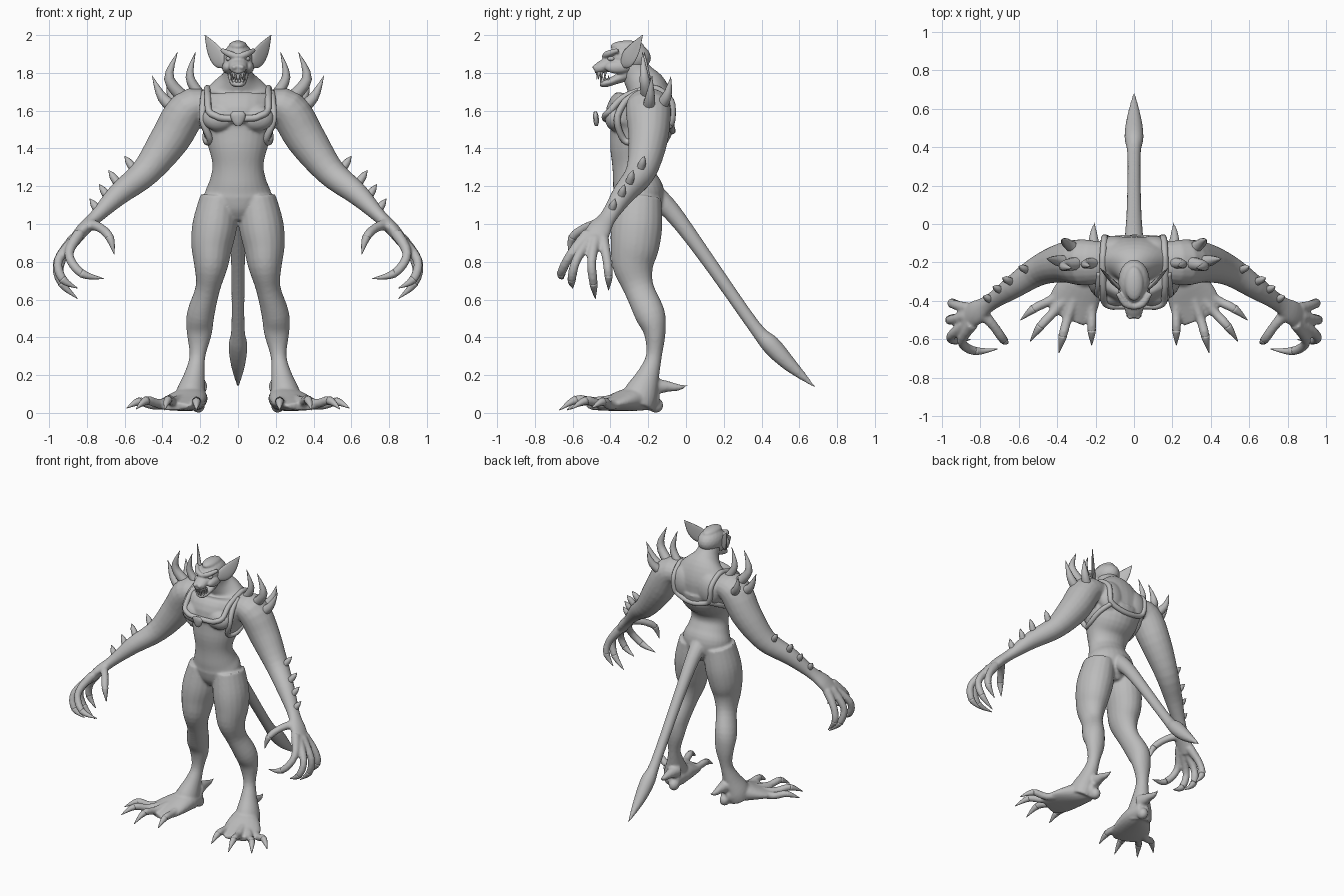
import bpy, bmesh, math
from mathutils import Vector, Matrix
from mathutils.bvhtree import BVHTree

cube = bpy.data.objects.get("Cube")
if cube:
    bpy.data.objects.remove(cube)

skin = bpy.data.materials.new("plain_grey")
skin.use_nodes = True
GREY = (.5, .5, .5, 1)
skin.diffuse_color = GREY
skin.node_tree.nodes["Principled BSDF"].inputs["Base Color"].default_value = GREY

X, Y, Z = Vector((1, 0, 0)), Vector((0, 1, 0)), Vector((0, 0, 1))


def smooth_path(pts, steps, closed=False):
    """Spline through points that carry position and two radii."""
    ps = [Vector(p if len(p) == 5 else (*p, p[3])) for p in pts]
    n, out = len(ps), []
    for i in range(n if closed else n - 1):
        if closed:
            a, b, c, d = (ps[(i + k) % n] for k in (-1, 0, 1, 2))
        else:
            a, b, c, d = (ps[min(max(i + k, 0), n - 1)] for k in (-1, 0, 1, 2))
        for s in range(steps):
            t = s / steps
            out.append((b * 2 + (c - a) * t + (a * 2 - b * 5 + c * 4 - d) * t * t
                        + (b * 3 - a - c * 3 + d) * t ** 3) * .5)
    return out if closed else out + [ps[-1]]


def tube(bm, pts, ref=None, sides=14, steps=4, closed=False, both=True):
    """Loft elliptical sections along a path, optionally on both sides."""
    path = smooth_path(pts, steps, closed)
    n = len(path)
    if ref is None:
        span = path[-1].xyz - path[0].xyz
        ref = min((X, Y, Z), key=lambda a: abs(a.dot(span)))
    for sign in ((1, -1) if both else (1,)):
        rings = []
        for i, p in enumerate(path):
            nxt = path[(i + 1) % n] if closed else path[min(i + 1, n - 1)]
            prv = path[i - 1] if closed else path[max(i - 1, 0)]
            t = (nxt.xyz - prv.xyz).normalized()
            u = ref.cross(t).normalized()
            v = t.cross(u)
            ring = []
            for k in range(sides):
                a = math.tau * k / sides
                q = p.xyz + u * math.cos(a) * max(p[3], .001) + v * math.sin(a) * max(p[4], .001)
                ring.append(bm.verts.new((q.x * sign, q.y, q.z)))
            rings.append(ring)
        for i in range(n if closed else n - 1):
            r, s = rings[i], rings[(i + 1) % n]
            for k in range(sides):
                m = (k + 1) % sides
                bm.faces.new((r[k], r[m], s[m], s[k]))
        if not closed:
            bm.faces.new(rings[0])
            bm.faces.new(rings[-1])


def blob(bm, centre, radii, both=False):
    for sign in ((1, -1) if both else (1,)):
        place = Matrix.Translation((centre[0] * sign, *centre[1:])) @ Matrix.Diagonal((*radii, 1))
        bmesh.ops.create_icosphere(bm, subdivisions=3, radius=1, matrix=place)


def finish(name, bm, voxel=None, relax=4):
    bmesh.ops.recalc_face_normals(bm, faces=bm.faces)
    mesh = bpy.data.meshes.new(name)
    bm.to_mesh(mesh)
    bm.free()
    mesh.materials.append(skin)
    mesh.shade_smooth()
    obj = bpy.data.objects.new(name, mesh)
    bpy.context.collection.objects.link(obj)
    if voxel:
        fuse = obj.modifiers.new("fuse", "REMESH")
        fuse.mode = "VOXEL"
        fuse.voxel_size = voxel
        fuse.use_smooth_shade = True
        soft = obj.modifiers.new("soften", "SMOOTH")
        soft.factor = .5
        soft.iterations = relax
    return obj


# Torso and neck
body = bmesh.new()
tube(body, [(0, -.25, 1.02, .06, .08), (0, -.25, 1.08, .15, .12), (0, -.25, 1.16, .175, .135),
            (0, -.27, 1.23, .15, .12), (0, -.285, 1.31, .135, .105), (0, -.28, 1.4, .155, .125),
            (0, -.245, 1.5, .19, .17), (0, -.24, 1.58, .215, .185), (0, -.21, 1.66, .23, .15),
            (0, -.21, 1.72, .16, .11), (0, -.25, 1.78, .085, .085), (0, -.29, 1.85, .07, .07)],
     ref=Y, sides=28, both=False)
blob(body, (.1, -.37, 1.56), (.09, .06, .07), True)
blob(body, (.1, -.13, 1.6), (.1, .07, .12), True)
torso_shape = BVHTree.FromBMesh(body)

# Arms with palms
tube(body, [(.14, -.2, 1.63, .07, .1), (.26, -.2, 1.61, .105, .12), (.36, -.2, 1.45, .105, .105),
            (.49, -.24, 1.275, .078, .08), (.63, -.33, 1.16, .06, .06), (.75, -.41, 1.04, .037, .045),
            (.82, -.46, .97, .036, .065), (.875, -.49, .9, .03, .065)], ref=Y, sides=20)

# Legs with ankles
tube(body, [(.1, -.25, 1.14, .1, .12), (.122, -.26, 1, .118, .135), (.138, -.27, .89, .11, .13),
            (.143, -.28, .78, .09, .11), (.16, -.25, .66, .065, .08), (.198, -.19, .52, .073, .08),
            (.205, -.165, .42, .066, .057), (.215, -.17, .3, .042, .042), (.23, -.2, .2, .055, .06),
            (.25, -.24, .1, .08, .09), (.26, -.26, .04, .08, .09)], ref=Y, sides=20)

# Foot pads
tube(body, [(.21, -.15, .07, .04, .05), (.25, -.27, .075, .095, .065), (.31, -.4, .05, .13, .04),
            (.35, -.49, .035, .1, .02)], ref=Z, sides=20)

# Tail with leaf-shaped end
tube(body, [(0, -.2, 1.17, .07), (0, -.08, 1.07, .05), (0, .1, .83, .038), (0, .36, .46, .035),
            (0, .45, .36, .05), (0, .55, .255, .038), (0, .69, .13, .002)], both=False)

# Fingers, thumb and toes, each ending in a claw
digits = [
    [(.84, -.52, .95), (.895, -.61, .84), (.83, -.66, .74), (.71, -.65, .71)],
    [(.86, -.51, .92), (.95, -.58, .81), (.93, -.605, .71), (.85, -.6, .66)],
    [(.87, -.48, .92), (.955, -.5, .8), (.935, -.49, .69), (.85, -.48, .605)],
    [(.86, -.44, .92), (.93, -.42, .82), (.945, -.41, .73), (.89, -.41, .65)],
    [(.79, -.46, 1), (.73, -.53, .98), (.68, -.6, .93), (.655, -.62, .84)],
    [(.23, -.32, .07), (.22, -.45, .06), (.22, -.55, .06), (.22, -.63, .015)],
    [(.3, -.36, .07), (.345, -.49, .06), (.37, -.58, .07), (.39, -.67, .015)],
    [(.33, -.36, .06), (.42, -.46, .05), (.485, -.53, .065), (.54, -.61, .02)],
    [(.33, -.33, .06), (.44, -.4, .04), (.52, -.44, .06), (.59, -.5, .025)],
]
claws = bmesh.new()
for joints in digits:
    widths = (.032, .025, .023, .002)
    tube(body, [(*j, w) for j, w in zip(joints, widths)], sides=10)
    curve = smooth_path([(*j, w) for j, w in zip(joints, widths)], 4)
    tube(claws, [tuple(p) for p in curve[-5:]], sides=10, steps=2)

# Heel spur
tube(body, [(.21, -.18, .14, .05), (.21, -.1, .14, .03), (.21, -.04, .135, .018), (.205, .01, .145, .002)])
blob(body, (.21, -.16, .04), (.035, .04, .04), True)
finish("body", body, .0085)
finish("claws", claws)

# Head: skull, brow, muzzle and open jaw
head = bmesh.new()
blob(head, (0, -.3, 1.88), (.082, .115, .08))
blob(head, (0, -.31, 1.94), (.05, .09, .032))
blob(head, (.055, -.36, 1.83), (.03, .07, .035), True)
tube(head, [(0, -.34, 1.86, .075, .05), (0, -.41, 1.845, .055, .04), (0, -.46, 1.825, .045, .032),
            (0, -.485, 1.82, .03, .022)], ref=Z, both=False)
tube(head, [(0, -.29, 1.81, .06, .05), (0, -.37, 1.765, .05, .025), (0, -.43, 1.745, .042, .022),
            (0, -.455, 1.745, .025, .014)], ref=Z, both=False)
tube(head, [(.0, -.43, 1.885, .016), (.045, -.415, 1.9, .018), (.085, -.36, 1.92, .012)], ref=Z)
blob(head, (.02, -.482, 1.83), (.014, .014, .012), True)
finish("head", head, .006, 3)

# Eyes
eyes = bmesh.new()
blob(eyes, (.045, -.395, 1.875), (.02, .02, .014), True)
finish("eyes", eyes)

# Teeth along both jaws
teeth = bmesh.new()
for k in range(4):
    a = math.radians(15 + 24 * k)
    x, y = .037 * math.sin(a), -.425 - .045 * math.cos(a)
    size = .011 if k == 1 else .008
    tube(teeth, [(x, y, 1.805, size), (x, y - .004, 1.765, .001)], sides=8)
    tube(teeth, [(x * .9, y + .02, 1.75, size), (x * .9, y + .015, 1.79, .001)], sides=8)
finish("teeth", teeth)

# Ears: broad thin blades swept back
ears = bmesh.new()
tube(ears, [(.06, -.34, 1.85, .025, .012), (.1, -.31, 1.875, .05, .012),
            (.138, -.27, 1.93, .04, .008), (.175, -.23, 2, .002)], ref=Vector((.65, -.72, 0)))
finish("ears", ears)

# Curved shoulder horns
horns = bmesh.new()
for base, bend, tip, width in [
    ((.28, -.2, 1.66), (.365, -.22, 1.77), (.32, -.23, 1.91), .036),
    ((.2, -.2, 1.68), (.255, -.21, 1.78), (.225, -.22, 1.91), .03),
    ((.32, -.2, 1.6), (.4, -.19, 1.67), (.455, -.18, 1.785), .036),
    ((.28, -.15, 1.6), (.35, -.1, 1.68), (.375, -.08, 1.78), .034),
]:
    tube(horns, [(*base, width), (*bend, width * .75), (*tip, .001)], sides=10)
finish("shoulder_horns", horns)

# Row of thorns on each forearm
thorns = bmesh.new()
for x, y, z in [(.6, -.22, 1.36), (.685, -.28, 1.285), (.735, -.325, 1.21), (.785, -.375, 1.135)]:
    tip = Vector((x, y, z))
    root = tip - Vector((.045, .02, .065))
    tube(thorns, [(*root, .022), (*root.lerp(tip, .55), .018), (*tip, .001)], sides=8)
finish("forearm_thorns", thorns)

# Harness cords laid onto the torso
harness = bmesh.new()


def cord(points, width, both, closed=False):
    laid = []
    for p in points:
        spot, normal, _, _ = torso_shape.find_nearest(Vector(p))
        laid.append((*spot, width))
    tube(harness, laid, ref=Vector((.31, .37, .87)), sides=10, closed=closed, both=both)


neck = [(.05, -.5, 1.565), (.12, -.46, 1.575), (.165, -.42, 1.61), (.18, -.36, 1.68), (.19, -.26, 1.76),
        (.185, -.14, 1.74), (.17, -.05, 1.66), (.17, -.03, 1.56), (.14, -.03, 1.5), (.05, -.02, 1.48)]
cord(neck + [(-x, y, z) for x, y, z in reversed(neck)], .018, False, True)
cord([(.2, -.26, 1.74), (.23, -.36, 1.66), (.24, -.36, 1.54), (.19, -.36, 1.44), (.22, -.26, 1.42),
      (.21, -.14, 1.46), (.15, -.03, 1.5)], .018, True)
finish("harness", harness)

# Clasp standing off the chest
clasp = bmesh.new()
tube(clasp, [(0, -.475, 1.52, .012, .008), (0, -.475, 1.54, .03, .014), (0, -.478, 1.575, .042, .014),
             (0, -.48, 1.595, .03, .008)], ref=Y, sides=8, both=False)
finish("clasp", clasp)
